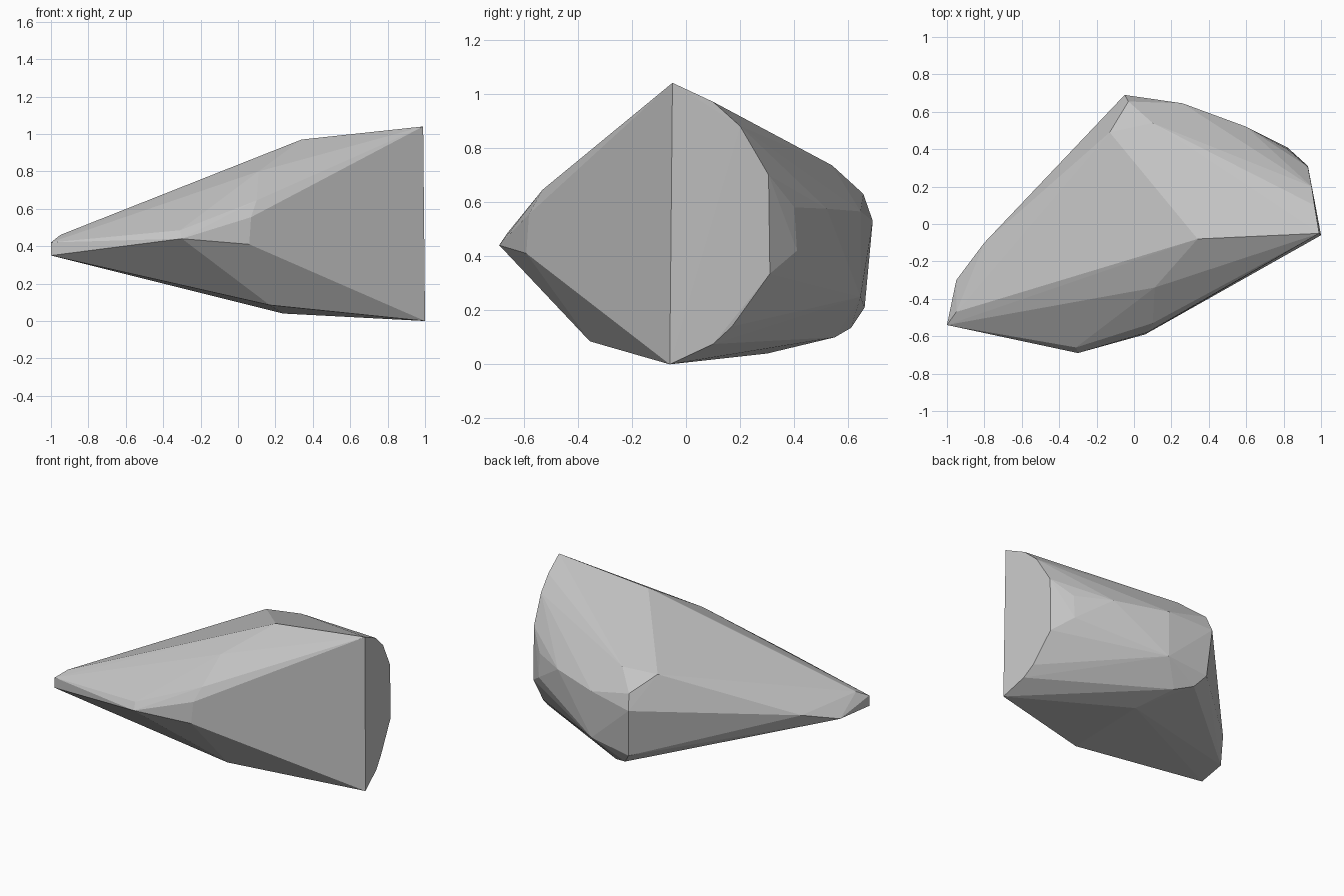
import bpy, bmesh, math

# Corner points of the chipped boulder, grouped by region
right_face = [(0.99, -0.05, 1.04), (0.965, 0.10, 0.97), (0.95, 0.20, 0.88),
              (0.93, 0.305, 0.70), (0.93, 0.31, 0.335), (0.955, 0.17, 0.14),
              (0.97, 0.10, 0.075), (1.00, -0.06, 0.0)]
front = [(-0.30, -0.69, 0.44), (-0.31, -0.66, 0.485), (0.06, -0.59, 0.41),
         (0.07, -0.58, 0.555), (0.10, -0.53, 0.645), (0.11, -0.34, 0.80)]
left_tip = [(-1.0, -0.54, 0.35), (-1.0, -0.54, 0.42), (-0.95, -0.47, 0.46),
            (-0.95, -0.30, 0.34), (-0.80, -0.10, 0.40)]
top = [(0.34, -0.08, 0.97), (-0.13, 0.49, 0.725), (0.10, 0.54, 0.735)]
back = [(-0.03, 0.655, 0.63), (-0.05, 0.69, 0.53), (-0.03, 0.66, 0.21),
        (0.26, 0.645, 0.25), (0.26, 0.645, 0.565), (0.60, 0.52, 0.575),
        (0.82, 0.41, 0.42), (0.82, 0.40, 0.58)]
underside = [(0.17, -0.355, 0.085), (0.24, 0.30, 0.04),
             (0.14, 0.55, 0.10), (0.03, 0.61, 0.135)]

# Wrap the corners in a faceted shell
bm = bmesh.new()
for p in right_face + front + left_tip + top + back + underside:
    bm.verts.new(p)
hull = bmesh.ops.convex_hull(bm, input=bm.verts[:])
inner = [g for g in hull["geom_interior"] if isinstance(g, bmesh.types.BMVert)]
bmesh.ops.delete(bm, geom=inner, context='VERTS')
# Merge almost flat neighbours into single facets
bmesh.ops.dissolve_limit(bm, angle_limit=math.radians(1.0),
                         verts=bm.verts[:], edges=bm.edges[:])
bmesh.ops.recalc_face_normals(bm, faces=bm.faces[:])

mesh = bpy.data.meshes.new("boulder")
bm.to_mesh(mesh)
bm.free()

# Plain stone colour
stone = bpy.data.materials.new("stone grey")
stone.diffuse_color = (0.55, 0.55, 0.55, 1.0)
mesh.materials.append(stone)

boulder = bpy.data.objects.new("boulder", mesh)
bpy.context.collection.objects.link(boulder)
